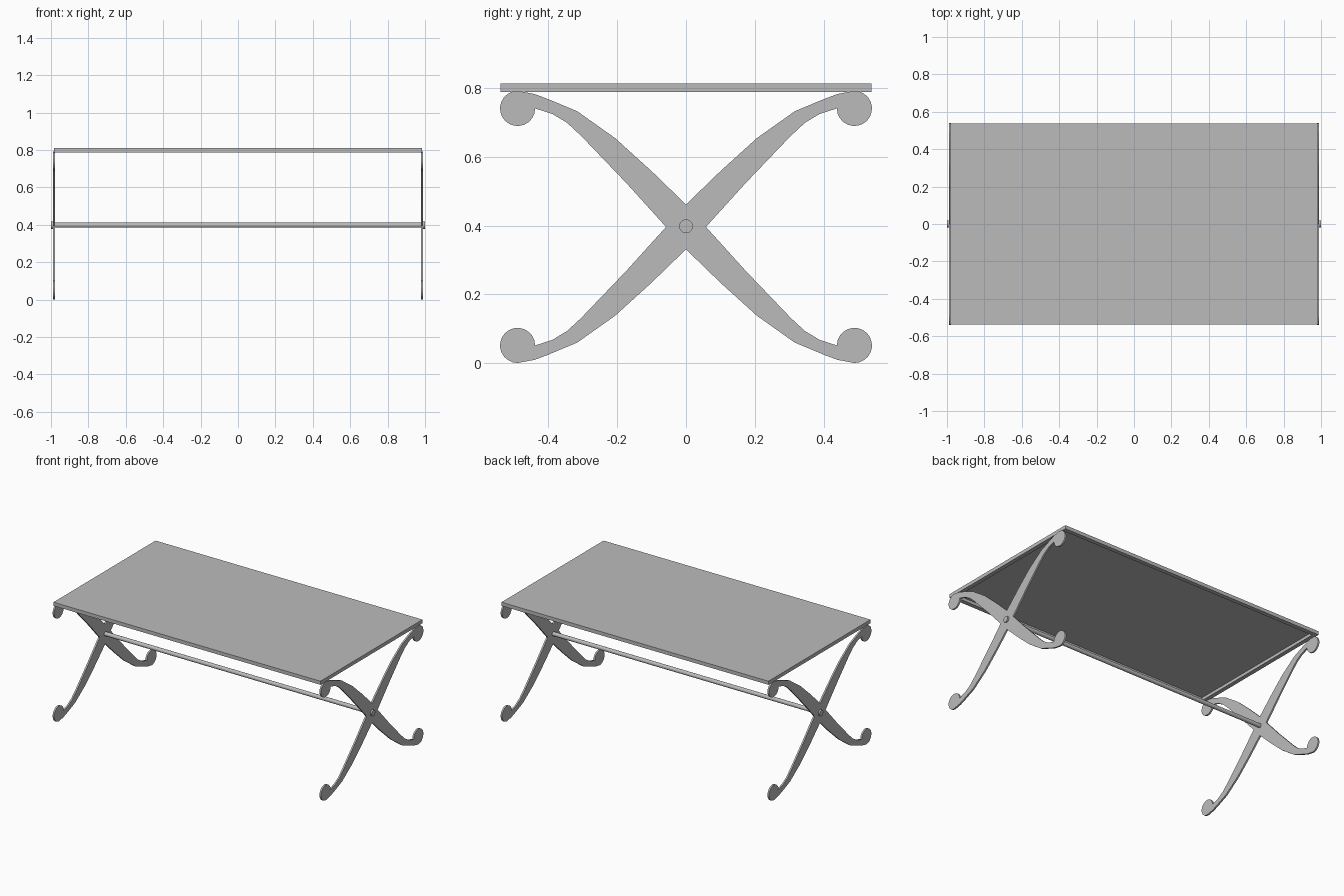
import bpy, bmesh, math

cube = bpy.data.objects.get("Cube")
if cube:
    bpy.data.objects.remove(cube, do_unlink=True)

metal = bpy.data.materials.new("brushed grey metal")
metal.use_nodes = True
GREY = (0.5, 0.5, 0.5, 1)
metal.diffuse_color = GREY
metal.node_tree.nodes["Principled BSDF"].inputs["Base Color"].default_value = GREY


def add_mesh(name, bm):
    bmesh.ops.recalc_face_normals(bm, faces=bm.faces)
    mesh = bpy.data.meshes.new(name)
    bm.to_mesh(mesh)
    bm.free()
    mesh.materials.append(metal)
    obj = bpy.data.objects.new(name, mesh)
    bpy.context.collection.objects.link(obj)
    return obj


def box(name, low, high):
    bm = bmesh.new()
    bmesh.ops.create_cube(bm, size=1)
    for v in bm.verts:
        v.co = [a + (b - a) * (c + 0.5) for a, b, c in zip(low, high, v.co)]
    return add_mesh(name, bm)


def rod_along_x(name, x0, x1, radius, z):
    bm = bmesh.new()
    bmesh.ops.create_cone(bm, cap_ends=True, segments=24,
                          radius1=radius, radius2=radius, depth=x1 - x0)
    for v in bm.verts:
        x, y, h = v.co
        v.co = ((x0 + x1) / 2 + h, y, z + x)
    obj = add_mesh(name, bm)
    for p in obj.data.polygons:
        p.use_smooth = len(p.vertices) == 4
    return obj


# Table top: thin sheet on a frame of bars
X, Y, BOTTOM, TOP, BAR = 0.985, 0.538, 0.788, 0.812, 0.028
SHEET = TOP - 0.004
box("top_sheet", (-X, -Y, SHEET), (X, Y, TOP))
box("front_bar", (-X, -Y, BOTTOM), (X, BAR - Y, SHEET))
box("back_bar", (-X, Y - BAR, BOTTOM), (X, Y, SHEET))
box("right_bar", (-X, BAR - Y, BOTTOM), (BAR - X, Y - BAR, SHEET))
box("left_bar", (X - BAR, BAR - Y, BOTTOM), (X, Y - BAR, SHEET))

# Quarter of the crossed leg outline: upper edge, scroll foot, lower edge
MID = 0.396
quarter = [(0.058, MID), (0.171, 0.271), (0.304, 0.132), (0.345, 0.094),
           (0.388, 0.068)]
for i in range(17):
    a = math.radians(180 - 270 * i / 16)
    quarter.append((0.489 + 0.051 * math.cos(a), 0.052 + 0.051 * math.sin(a)))
quarter += [(0.44, 0.01), (0.40, 0.025), (0.316, 0.06), (0.206, 0.138),
            (0.10, 0.234), (0, 0.331)]

# Mirror the quarter to the far side, then to the upper half
lower = quarter + [(-y, z) for y, z in reversed(quarter[:-1])]
outline = lower + [(y, 2 * MID - z) for y, z in reversed(lower[1:-1])]


def crossed_legs(name, x0, x1):
    bm = bmesh.new()
    face = bm.faces.new([bm.verts.new((x0, y, z)) for y, z in outline])
    result = bmesh.ops.extrude_face_region(bm, geom=[face], use_keep_orig=True)
    moved = [g for g in result["geom"] if isinstance(g, bmesh.types.BMVert)]
    bmesh.ops.translate(bm, verts=moved, vec=(x1 - x0, 0, 0))
    return add_mesh(name, bm)


crossed_legs("left_crossed_legs", 0.979, 0.99)
crossed_legs("right_crossed_legs", -0.99, -0.979)

# Stretcher rod and its end caps
rod_along_x("stretcher_rod", -0.98, 0.98, 0.0135, 0.398)
rod_along_x("left_rod_cap", 0.985, 1.0, 0.02, 0.398)
rod_along_x("right_rod_cap", -1.0, -0.985, 0.02, 0.398)
